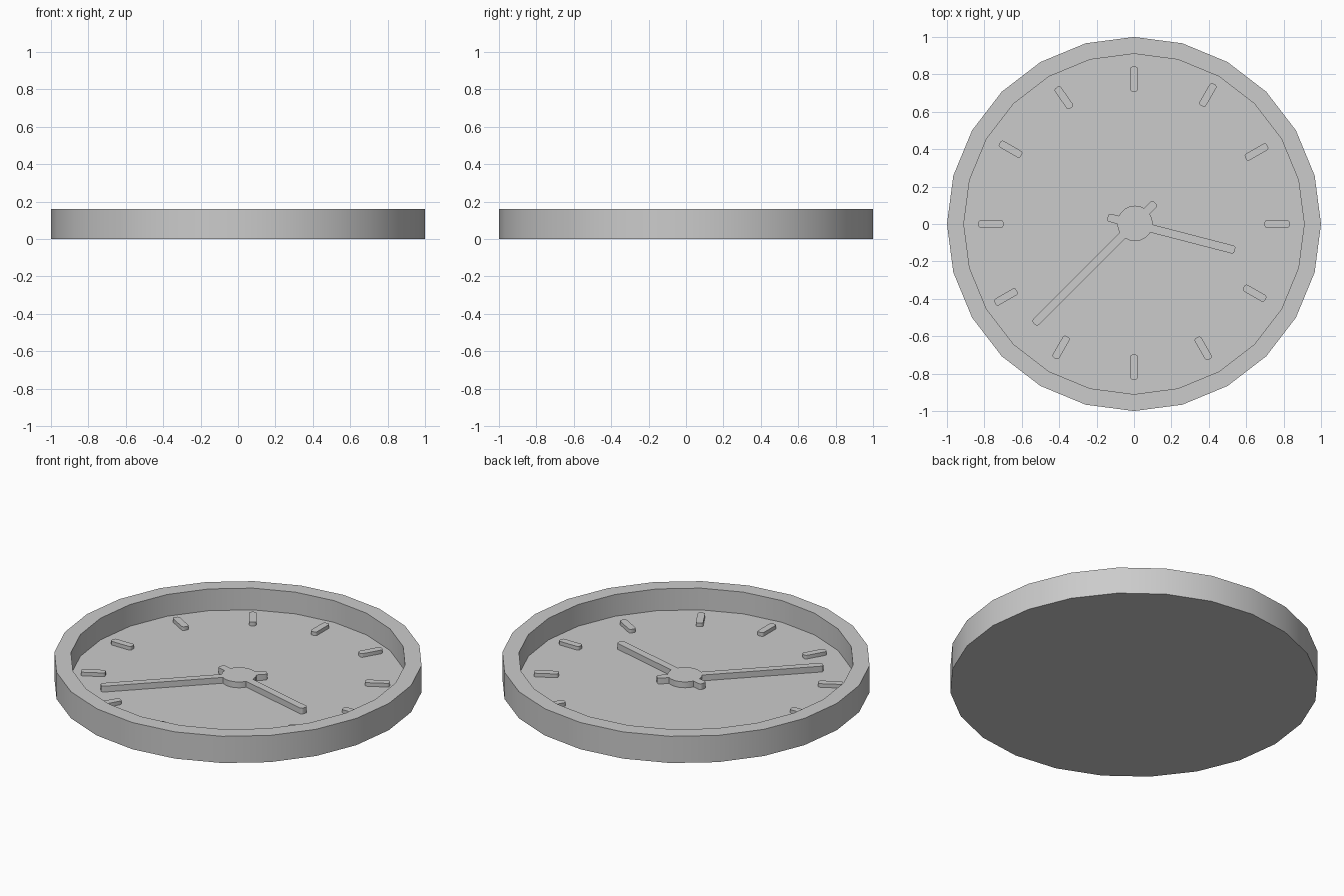
import bpy, bmesh
from math import cos, sin, pi, radians

if "Cube" in bpy.data.objects:
    bpy.data.objects.remove(bpy.data.objects["Cube"])

RIM_R, DIAL_R, HEIGHT, FLOOR = 1.0, 0.91, 0.16, 0.03
SIDES = 24


def circle(r, n, cx=0.0, cy=0.0):
    return [(cx + r * cos(2 * pi * i / n), cy + r * sin(2 * pi * i / n)) for i in range(n)]


def bar(x0, x1, width, corner=0.013, cx=0.0, cy=0.0, angle=0.0):
    """Outline of a bar from x0 to x1 along its own axis, with rounded corners."""
    h = width / 2 - corner
    pts = []
    for k, (x, y) in enumerate([(x1 - corner, h), (x0 + corner, h),
                                (x0 + corner, -h), (x1 - corner, -h)]):
        for j in range(4):
            t = (k + j / 3) * pi / 2
            pts.append((x + corner * cos(t), y + corner * sin(t)))
    a = radians(angle)
    return [(cx + x * cos(a) - y * sin(a), cy + x * sin(a) + y * cos(a)) for x, y in pts]


def finish(bm, name):
    bmesh.ops.recalc_face_normals(bm, faces=bm.faces)
    mesh = bpy.data.meshes.new(name)
    bm.to_mesh(mesh)
    bm.free()
    ob = bpy.data.objects.new(name, mesh)
    bpy.context.collection.objects.link(ob)
    return ob


def add_prism(bm, pts, z0, z1):
    lo = [bm.verts.new((x, y, z0)) for x, y in pts]
    hi = [bm.verts.new((x, y, z1)) for x, y in pts]
    bm.faces.new(lo[::-1])
    bm.faces.new(hi)
    for i in range(len(pts)):
        j = (i + 1) % len(pts)
        bm.faces.new((lo[i], lo[j], hi[j], hi[i]))


def prism(name, pts, z0, z1):
    bm = bmesh.new()
    add_prism(bm, pts, z0, z1)
    return finish(bm, name)


def select_only(ob):
    bpy.ops.object.select_all(action='DESELECT')
    ob.select_set(True)
    bpy.context.view_layer.objects.active = ob


# Case: shallow dish with a raised rim
bm = bmesh.new()
rings = [[bm.verts.new((x, y, z)) for x, y in circle(r, SIDES)]
         for r, z in [(RIM_R, 0), (RIM_R, HEIGHT), (DIAL_R, HEIGHT), (DIAL_R, FLOOR)]]
for a, b in zip(rings, rings[1:]):
    for i in range(SIDES):
        j = (i + 1) % SIDES
        bm.faces.new((a[i], a[j], b[j], b[i]))
bm.faces.new(rings[0][::-1])
bm.faces.new(rings[-1])
case = finish(bm, "clock_case")

# Hour marks: slightly uneven, hand-placed (x, y, angle)
MARKS = [(0.765, 0, 0), (0.655, 0.385, 30), (0.395, 0.69, 60), (0, 0.775, 90),
         (-0.375, 0.675, 125), (-0.66, 0.40, 150), (-0.765, 0, 0), (-0.685, -0.39, 30),
         (-0.39, -0.66, 60), (0, -0.765, 90), (0.37, -0.665, 120), (0.645, -0.37, 150)]
bm = bmesh.new()
for x, y, ang in MARKS:
    add_prism(bm, bar(-0.067, 0.067, 0.04, cx=x, cy=y, angle=ang), FLOOR - 0.005, FLOOR + 0.022)
marks = finish(bm, "hour_marks")

# Hands: hub, minute hand and hour hand fused into one piece
z0, z1 = FLOOR - 0.005, FLOOR + 0.035
hands = prism("clock_hands", circle(0.095, 20, 0.005, 0.003), z0, z1)
for name, pts in [("minute_hand", bar(-0.16, 0.755, 0.042, angle=225)),
                  ("hour_hand", bar(-0.145, 0.557, 0.044, angle=-14.5))]:
    part = prism(name, pts, z0, z1)
    part.hide_render = True
    mod = hands.modifiers.new(name, 'BOOLEAN')
    mod.operation = 'UNION'
    mod.solver = 'EXACT'
    mod.object = part
    select_only(hands)
    bpy.ops.object.modifier_apply(modifier=mod.name)
    bpy.data.objects.remove(part)

# Soft curved walls, crisp edges
for ob in (case, marks, hands):
    select_only(ob)
    bpy.ops.object.shade_smooth_by_angle(angle=radians(31))
